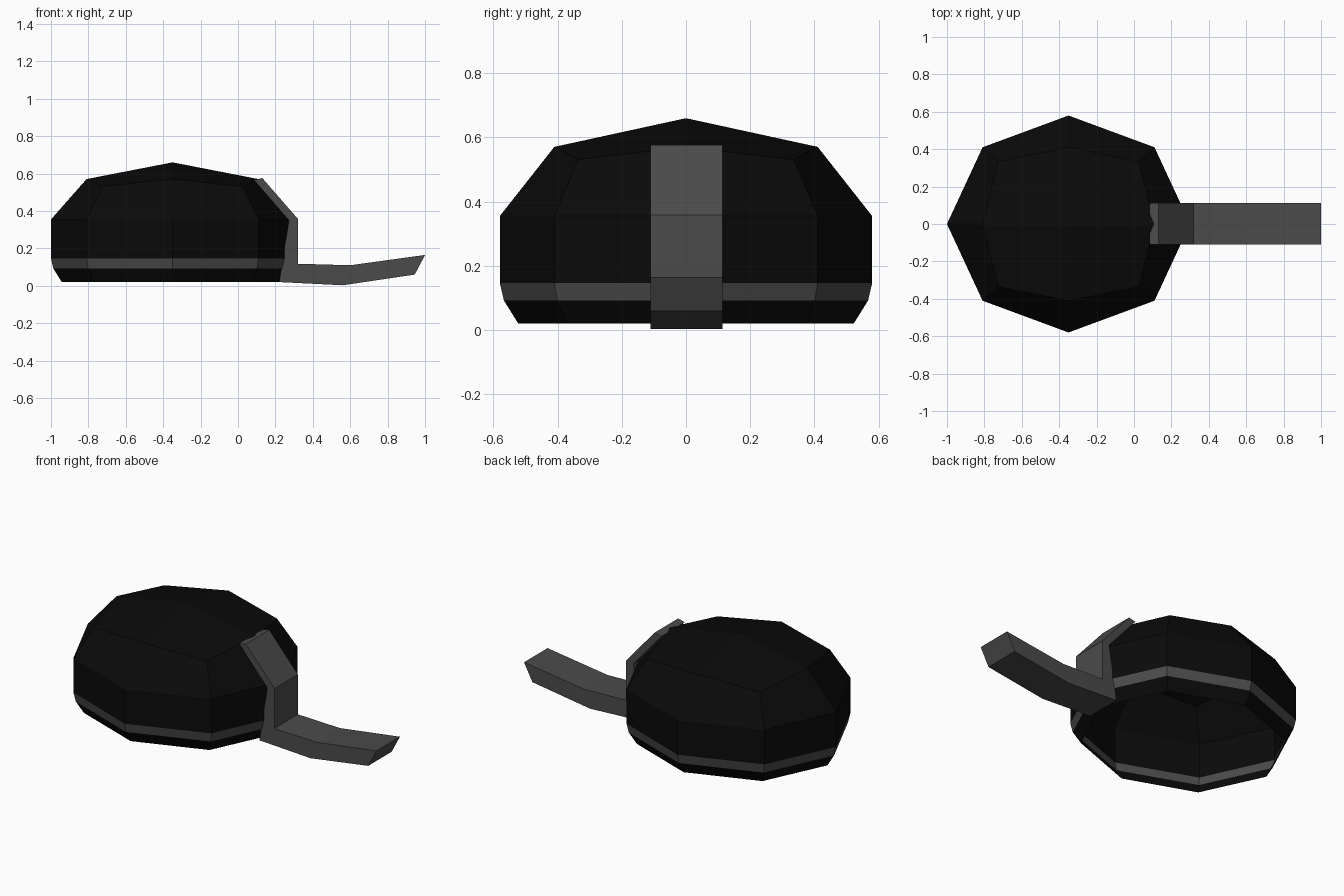
import bpy, bmesh, math
from mathutils import Vector

if "Cube" in bpy.data.objects:
    bpy.data.objects.remove(bpy.data.objects["Cube"])

def material(name, v):
    m = bpy.data.materials.new(name)
    m.diffuse_color = (v, v, v, 1)
    m.use_nodes = True
    m.node_tree.nodes["Principled BSDF"].inputs["Base Color"].default_value = m.diffuse_color
    return m

black = material("black", 0.003)
grey = material("grey", 0.07)

def finish(bm, name, mats):
    bmesh.ops.recalc_face_normals(bm, faces=bm.faces)
    me = bpy.data.meshes.new(name)
    bm.to_mesh(me)
    bm.free()
    for m in mats:
        me.materials.append(m)
    ob = bpy.data.objects.new(name, me)
    bpy.context.collection.objects.link(ob)
    return ob

CX, RX, RY, RZ, ZE = -0.35, 0.65, 0.58, 0.305, 0.355

# Crown: upper half of a once-subdivided cube pushed out to an ellipsoid
bm = bmesh.new()
bmesh.ops.create_cube(bm, size=2)
bmesh.ops.subdivide_edges(bm, edges=bm.edges[:], cuts=1, use_grid_fill=True)
bmesh.ops.delete(bm, geom=[v for v in bm.verts if v.co.z < -0.1], context='VERTS')
for v in bm.verts:
    n = v.co.normalized()
    v.co = Vector((CX + RX * n.x, RY * n.y, ZE + RZ * n.z))

# Crown sides: eight-sided rings down to the open rim, with a grey band
def ring(inset, z):
    return [bm.verts.new((CX + (RX - inset) * math.cos(i * math.pi / 4),
                          (RY - inset) * math.sin(i * math.pi / 4), z)) for i in range(8)]

rings = [ring(*r) for r in ((0, ZE), (0, 0.147), (0.013, 0.092), (0.058, 0.02))]
for k in range(3):
    for i in range(8):
        j = (i + 1) % 8
        f = bm.faces.new((rings[k][i], rings[k][j], rings[k + 1][j], rings[k + 1][i]))
        f.material_index = 1 if k == 1 else 0
bmesh.ops.remove_doubles(bm, verts=bm.verts[:], dist=0.001)
finish(bm, "crown", [black, grey])

# Front strap and peak: a square-section bar bent along a side profile
outer = [(0.13, 0.576), (0.32, 0.358), (0.32, 0.118), (0.60, 0.11), (1.0, 0.165)]
inner = [(0.085, 0.566), (0.272, 0.35), (0.22, 0.02), (0.56, 0.003), (0.945, 0.06)]
bm = bmesh.new()
sections = []
for (ox, oz), (ix, iz) in zip(outer, inner):
    sections.append([bm.verts.new(p) for p in
                     ((ox, -0.11, oz), (ox, 0.113, oz), (ix, 0.113, iz), (ix, -0.11, iz))])
for a, b in zip(sections, sections[1:]):
    for i in range(4):
        j = (i + 1) % 4
        bm.faces.new((a[i], a[j], b[j], b[i]))
bm.faces.new(sections[0])
bm.faces.new(sections[-1])
finish(bm, "strap_and_peak", [grey])
